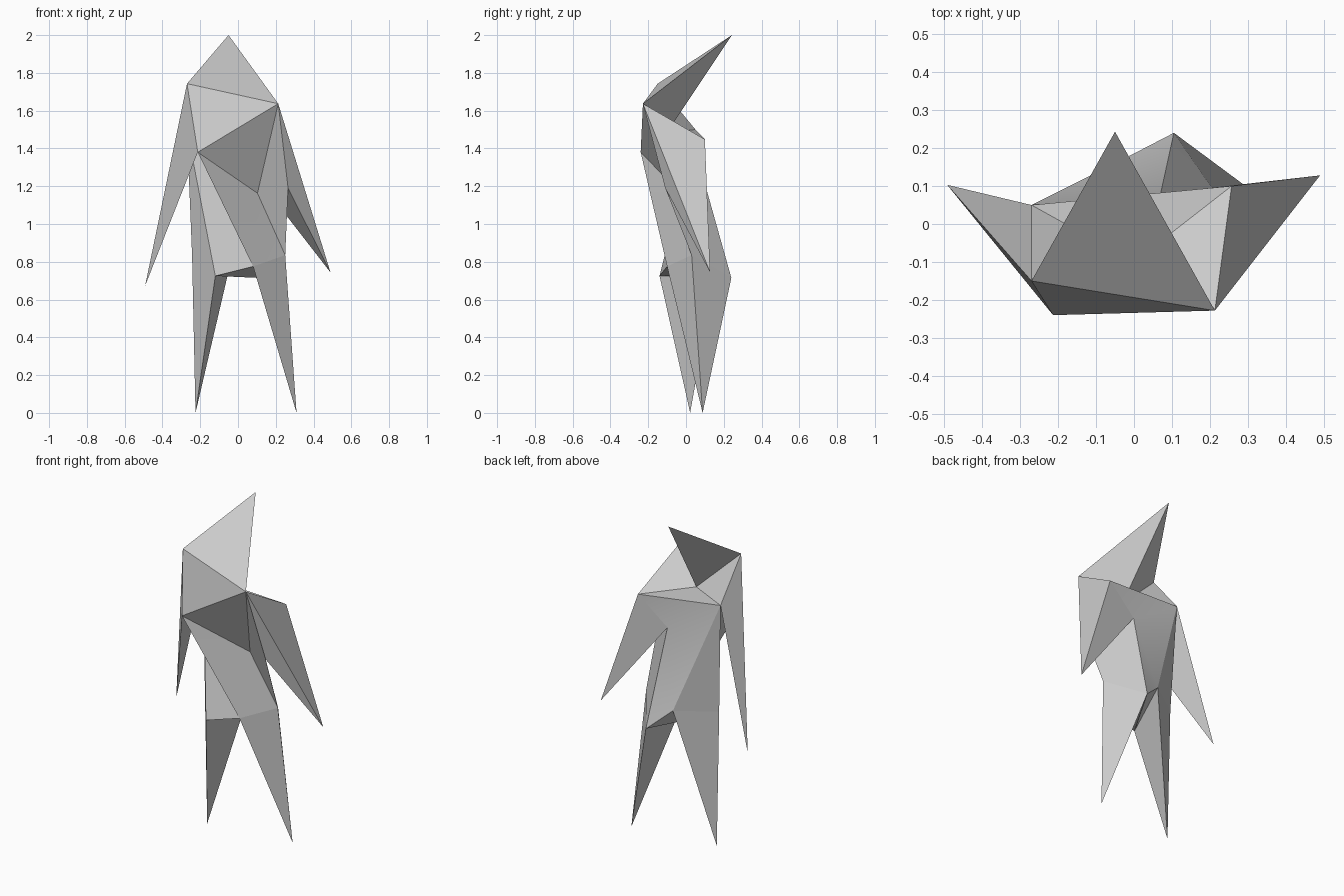
import bpy
import math
from mathutils import Vector

if "Cube" in bpy.data.objects:
    bpy.data.objects.remove(bpy.data.objects["Cube"])

# Shared corner points of the faceted figure
P = {k: Vector(v) for k, v in {
    "crown": (-0.05, 0.243, 2.0), "nape": (0.0, -0.10, 1.485),
    "l_shoulder": (-0.27, -0.15, 1.743), "r_shoulder": (0.213, -0.228, 1.637),
    "l_back": (-0.27, 0.05, 1.50), "r_back": (0.257, 0.10, 1.448),
    "l_rib": (-0.213, -0.24, 1.38), "r_rib": (0.265, -0.11, 1.19),
    "spine": (0.07, 0.08, 1.285), "belly": (0.103, -0.03, 1.163),
    "l_hand": (-0.492, 0.103, 0.672), "r_hand": (0.49, 0.128, 0.743),
    "l_hip": (-0.243, 0.025, 0.83), "r_hip": (0.25, 0.03, 0.835),
    "l_groin": (-0.12, -0.14, 0.725), "r_groin": (0.08, -0.10, 0.775),
    "l_seat": (-0.03, 0.17, 0.835), "r_seat": (0.105, 0.24, 0.715),
    "l_foot": (-0.225, 0.022, 0.0), "r_foot": (0.31, 0.088, 0.0),
}.items()}


def make_part(name, faces, centre=None):
    """Mesh from named corners, every face turned away from the part's middle."""
    names = sorted({n for f in faces for n in f})
    centre = centre or sum((P[n] for n in names), Vector()) / len(names)
    polys = []
    for f in faces:
        a, b, c = (P[n] for n in f[:3])
        if (b - a).cross(c - a).dot(a - centre) < 0:
            f = f[::-1]
        polys.append([names.index(n) for n in f])
    mesh = bpy.data.meshes.new(name)
    mesh.from_pydata([P[n] for n in names], [], polys)
    obj = bpy.data.objects.new(name, mesh)
    bpy.context.collection.objects.link(obj)
    bpy.ops.object.select_all(action='DESELECT')
    obj.select_set(True)
    bpy.context.view_layer.objects.active = obj
    bpy.ops.object.shade_smooth_by_angle(angle=math.radians(30))


def spike(name, tip, ring):
    """Tapering limb: an open ring of corners drawn to one tip."""
    make_part(name, [(ring[i], ring[(i + 1) % len(ring)], tip) for i in range(len(ring))])


# Head and limbs
spike("head", "crown", ["l_shoulder", "r_shoulder", "nape"])
spike("right_arm", "r_hand", ["r_shoulder", "r_back", "spine", "r_rib"])
spike("left_arm", "l_hand", ["l_shoulder", "l_back", "l_rib"])
spike("right_leg", "r_foot", ["r_groin", "r_hip", "r_seat"])
spike("left_leg", "l_foot", ["l_groin", "l_hip", "l_seat"])

# Torso: collar, chest, folded front, right side, back, left side, underside
make_part("torso", [
    ("l_shoulder", "nape", "l_back"), ("nape", "r_back", "l_back"),
    ("nape", "r_shoulder", "r_back"),
    ("l_shoulder", "r_shoulder", "l_rib"), ("r_shoulder", "belly", "l_rib"),
    ("l_rib", "belly", "r_groin"), ("belly", "r_hip", "r_groin"),
    ("l_back", "l_rib", "r_groin"), ("l_back", "r_groin", "l_groin"),
    ("r_shoulder", "belly", "r_hip", "r_rib"),
    ("r_back", "l_back", "spine"), ("l_back", "spine", "l_seat"),
    ("spine", "r_seat", "l_seat"), ("spine", "r_hip", "r_seat"),
    ("spine", "r_rib", "r_hip"),
    ("l_back", "l_seat", "l_hip"), ("l_back", "l_hip", "l_groin"),
    ("r_groin", "l_groin", "r_seat"), ("l_groin", "l_seat", "r_seat"),
], Vector((0, 0.05, 1.1)))
